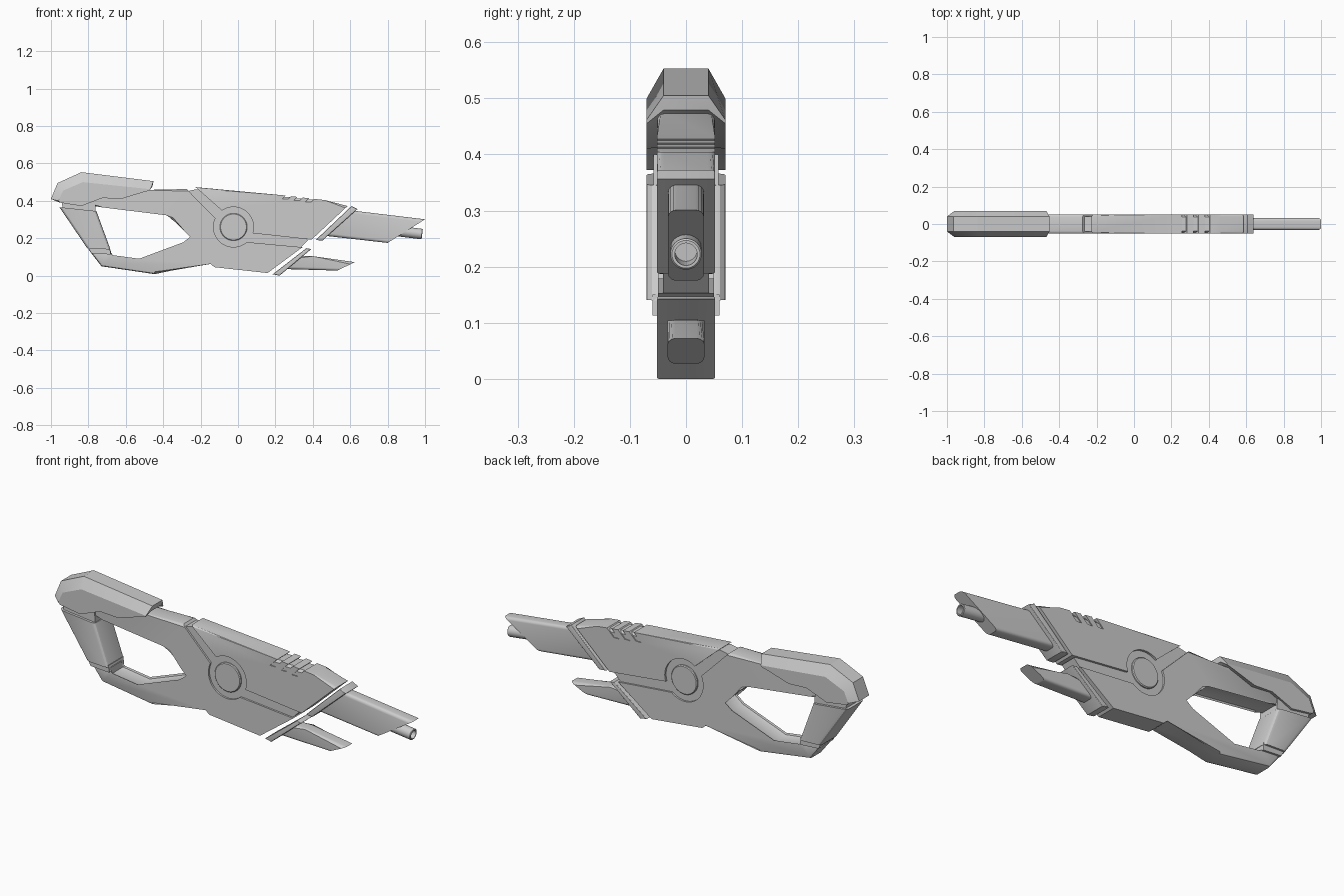
import bpy, bmesh
from math import sin, cos, pi, radians
from mathutils import Vector, Matrix

if "Cube" in bpy.data.objects:
    bpy.data.objects.remove(bpy.data.objects["Cube"])

CX, CZ, R = -0.024, 0.26, 0.107   # centre and radius of the round side recess


def finish(name, bm):
    bmesh.ops.recalc_face_normals(bm, faces=bm.faces)
    me = bpy.data.meshes.new(name)
    bm.to_mesh(me)
    bm.free()
    ob = bpy.data.objects.new(name, me)
    bpy.context.collection.objects.link(ob)
    return ob


def loft(rings):
    """Closed solid through rings of equal point count."""
    bm = bmesh.new()
    vs = [[bm.verts.new(p) for p in ring] for ring in rings]
    n = len(vs[0])
    for a, b in zip(vs, vs[1:]):
        for i in range(n):
            bm.faces.new((a[i], a[(i + 1) % n], b[(i + 1) % n], b[i]))
    bm.faces.new(vs[0])
    bm.faces.new(vs[-1])
    return bm


def side_profile(pts, y):
    return [Vector((x, y, z)) for x, z in pts]


def plate(name, pts, hw, bevel=0.0, where=lambda a, b: True, seg=3):
    """Side profile extruded symmetrically in y, chosen rim edges rounded."""
    bm = loft([side_profile(pts, -hw), side_profile(pts, hw)])
    if bevel:
        rim = [e for e in bm.edges
               if abs(e.verts[0].co.y - e.verts[1].co.y) < 1e-6
               and where(e.verts[0].co, e.verts[1].co)]
        bmesh.ops.bevel(bm, geom=rim, offset=bevel, offset_type='OFFSET',
                        segments=seg, profile=0.5, affect='EDGES', clamp_overlap=True)
    return finish(name, bm)


def arc(a0, a1, n=24):
    return [(CX + R * cos(radians(a0 + (a1 - a0) * i / n)),
             CZ + R * sin(radians(a0 + (a1 - a0) * i / n))) for i in range(n + 1)]


def lathe(name, profile, matrix, n=32):
    bm = loft([[(r * cos(2 * pi * i / n), r * sin(2 * pi * i / n), h) for i in range(n)]
               for r, h in profile])
    bm.transform(matrix)
    return finish(name, bm)


def lengthwise(a, b):
    return abs(a.z - b.z) < 0.3 * abs(a.x - b.x)


# upper body plate, rounded along its top
upper = plate("upper_body", [(-0.227, 0.473), (0.238, 0.43), (0.463, 0.404),
                             (0.586, 0.372), (0.393, 0.192)] + arc(-18, 125),
              0.052, 0.013, lambda a, b: min(a.z, b.z) > 0.37)

# three slanted grooves wrapping over the top
for i in range(3):
    x, z = 0.27 + 0.062 * i, 0.427 - 0.0075 * i
    u = [(-0.08, 0.05), (0.08, 0.05), (0.08, -0.04), (0.047, -0.04),
         (0.047, -0.018), (0.037, -0.006), (-0.037, -0.006), (-0.047, -0.018),
         (-0.047, -0.04), (-0.08, -0.04)]
    cutter = finish("groove_cutter", loft([[(x + dx + dz, y, z + dz) for y, dz in u]
                                           for dx in (-0.015, 0.015)]))
    cutter.hide_render = True
    cutter.hide_set(True)
    mod = upper.modifiers.new("groove", 'BOOLEAN')
    mod.operation = 'DIFFERENCE'
    mod.solver = 'EXACT'
    mod.object = cutter

# lower body plate running back into the open stock frame
plate("lower_body_and_frame",
      [(0.345, 0.152), (0.158, 0.014), (-0.126, 0.045), (-0.158, 0.072),
       (-0.446, 0.008), (-0.73, 0.05), (-0.80, 0.14), (-0.68, 0.135),
       (-0.682, 0.099), (-0.527, 0.078), (-0.286, 0.168), (-0.238, 0.206),
       (-0.28, 0.249), (-0.356, 0.302), (-0.377, 0.334), (-0.725, 0.377),
       (-0.79, 0.37), (-0.80, 0.44), (-0.5, 0.458), (-0.275, 0.463)] + arc(154, 311),
      0.05, 0.012, lambda a, b: max(a.x, b.x) < -0.15, 2)

# recessed core seen in the channels, and the round side disc
plate("recessed_core", [(-0.268, 0.452), (-0.222, 0.462), (0.08, 0.38), (0.375, 0.19),
                        (0.335, 0.15), (0.0, 0.1), (-0.15, 0.15), (-0.2, 0.3)], 0.041)
lathe("side_disc", [(0.069, -0.051), (0.073, -0.047), (0.073, 0.047), (0.069, 0.051)],
      Matrix.Translation((CX, 0, CZ)) @ Matrix.Rotation(pi / 2, 4, 'X'), 48)

# chamfered stock cap
outer = [(-1, 0.41), (-0.965, 0.495), (-0.837, 0.553), (-0.452, 0.505), (-0.457, 0.479),
         (-0.5, 0.457), (-0.623, 0.414), (-0.725, 0.425), (-0.837, 0.372), (-0.955, 0.393)]
inner = [(-0.96, 0.40), (-0.935, 0.455), (-0.83, 0.50), (-0.468, 0.462), (-0.472, 0.455),
         (-0.51, 0.445), (-0.625, 0.41), (-0.725, 0.415), (-0.837, 0.372), (-0.95, 0.39)]
finish("stock_cap", loft([side_profile(inner, -0.07), side_profile(outer, -0.04),
                          side_profile(outer, 0.04), side_profile(inner, 0.07)]))

# rear grip with a collar at each end
plate("rear_grip", [(-0.955, 0.366), (-0.757, 0.345), (-0.682, 0.14), (-0.805, 0.145)],
      0.07, 0.018, lambda a, b: not lengthwise(a, b))
plate("grip_top_collar", [(-0.945, 0.4), (-0.765, 0.4), (-0.76, 0.34), (-0.935, 0.355)], 0.058)
plate("grip_bottom_collar", [(-0.8, 0.15), (-0.684, 0.15), (-0.682, 0.113), (-0.785, 0.12)], 0.06)

# slanted bands floating ahead of the body
plate("upper_band", [(0.607, 0.372), (0.639, 0.356), (0.452, 0.188), (0.415, 0.19)], 0.052, 0.004)
plate("lower_band", [(0.366, 0.147), (0.392, 0.142), (0.222, 0.0), (0.185, 0.007)], 0.052, 0.004)

# barrel shroud, lower prong and muzzle
plate("barrel_shroud", [(0.60, 0.349), (1.0, 0.301), (0.8, 0.175), (0.455, 0.214)],
      0.032, 0.015, lengthwise, 4)
plate("lower_prong", [(0.33, 0.106), (0.40, 0.104), (0.625, 0.072), (0.53, 0.027), (0.25, 0.035)],
      0.033, 0.014, lengthwise, 4)
lathe("muzzle", [(0.028, -0.25), (0.028, -0.003), (0.025, 0), (0.02, 0), (0.02, -0.06)],
      Matrix.Translation((0.985, 0, 0.222)) @ Matrix.Rotation(radians(97), 4, 'Y'))

# smooth the rounded rims, keep the hard edges
for ob in bpy.context.scene.objects:
    if not ob.hide_render:
        bpy.ops.object.select_all(action='DESELECT')
        ob.select_set(True)
        bpy.context.view_layer.objects.active = ob
        bpy.ops.object.shade_smooth_by_angle(angle=radians(28))
